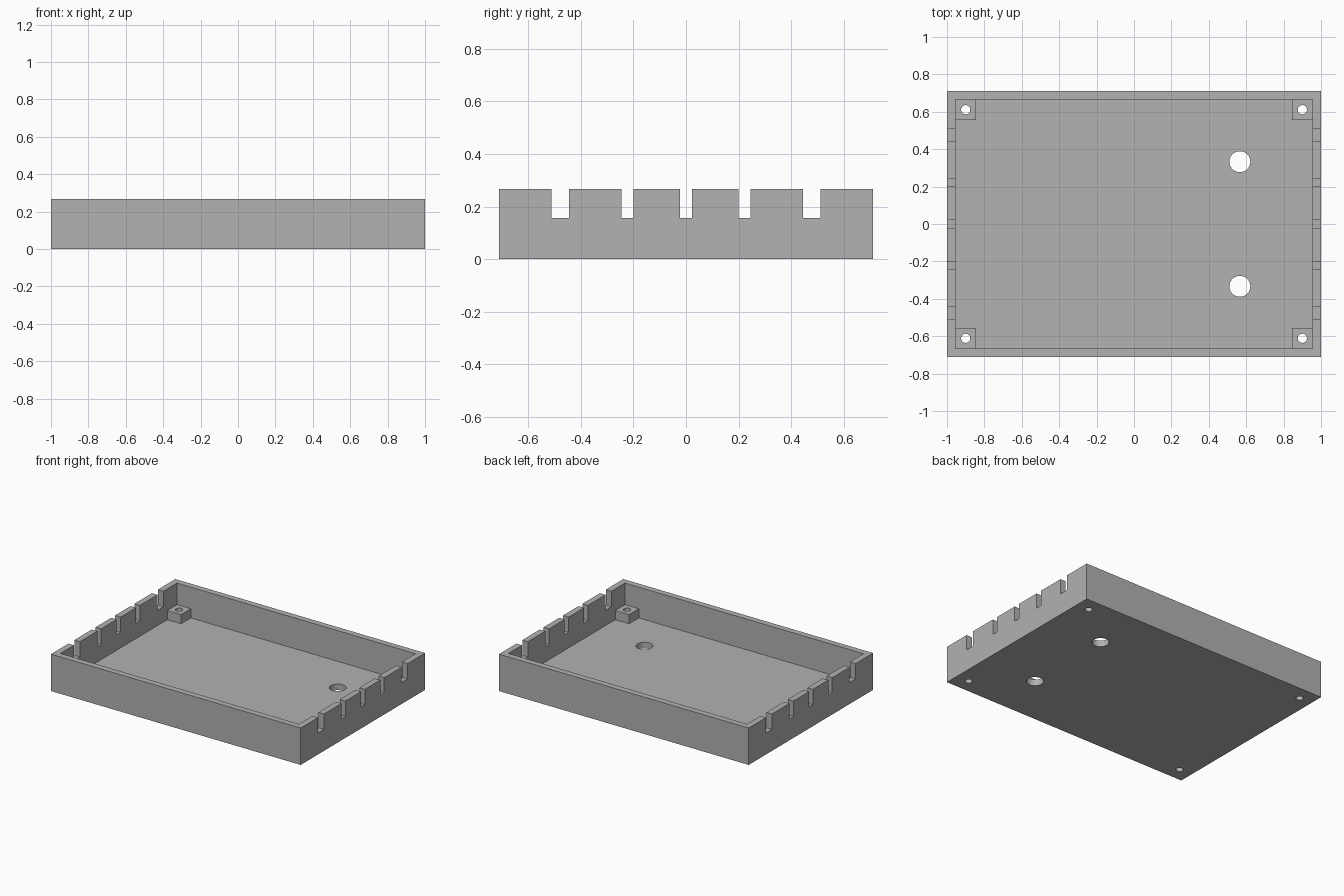
import bpy
import bmesh
import math
from mathutils import Matrix, Vector

default = bpy.data.objects.get("Cube")
if default:
    bpy.data.objects.remove(default, do_unlink=True)

# Overall dimensions
HX, HY, HEIGHT = 1.0, 0.711, 0.267
WALL, POST, POST_TOP = 0.0445, 0.111, 0.111
SLOT_FLOOR = 0.1555

grey = bpy.data.materials.new("plain grey")
grey.use_nodes = True
color = (0.445, 0.445, 0.445, 1.0)
grey.diffuse_color = color
grey.node_tree.nodes["Principled BSDF"].inputs["Base Color"].default_value = color


def add_box(bm, low, high):
    low, high = Vector(low), Vector(high)
    place = Matrix.Translation((low + high) / 2) @ Matrix.Diagonal((*(high - low), 1))
    bmesh.ops.create_cube(bm, size=1, matrix=place)


def add_cylinder(bm, x, y, radius):
    bmesh.ops.create_cone(bm, cap_ends=True, segments=32, radius1=radius, radius2=radius,
                          depth=1, matrix=Matrix.Translation((x, y, 0)))


def make_object(name, bm):
    mesh = bpy.data.meshes.new(name)
    bm.to_mesh(mesh)
    bm.free()
    mesh.materials.append(grey)
    obj = bpy.data.objects.new(name, mesh)
    bpy.context.collection.objects.link(obj)
    return obj


def combine(target, tool, operation):
    tool.hide_render = True
    mod = target.modifiers.new(tool.name, "BOOLEAN")
    mod.operation, mod.solver, mod.object = operation, "EXACT", tool
    bpy.context.view_layer.objects.active = target
    bpy.ops.object.modifier_apply(modifier=mod.name)
    bpy.data.objects.remove(tool, do_unlink=True)


# Outer block of the tray
bm = bmesh.new()
add_box(bm, (-HX, -HY, 0), (HX, HY, HEIGHT))
tray = make_object("enclosure_tray", bm)

# Hollow interior
ix, iy = HX - WALL, HY - WALL
bm = bmesh.new()
add_box(bm, (-ix, -iy, WALL), (ix, iy, HEIGHT + 0.1))
combine(tray, make_object("cavity", bm), "DIFFERENCE")

# Corner screw posts, slightly embedded in walls and floor
corners = [(sx, sy) for sx in (-1, 1) for sy in (-1, 1)]
bm = bmesh.new()
for sx, sy in corners:
    xs = sorted((sx * (ix - POST), sx * (ix + 0.01)))
    ys = sorted((sy * (iy - POST), sy * (iy + 0.01)))
    add_box(bm, (xs[0], ys[0], WALL - 0.01), (xs[1], ys[1], POST_TOP))
combine(tray, make_object("screw_posts", bm), "UNION")

# Cable slots through both end walls
bm = bmesh.new()
for y, width in ((0, 0.0445), (0.222, 0.0445), (-0.222, 0.0445), (0.4775, 0.067), (-0.4775, 0.067)):
    add_box(bm, (-HX - 0.1, y - width / 2, SLOT_FLOOR), (HX + 0.1, y + width / 2, HEIGHT + 0.1))
combine(tray, make_object("cable_slots", bm), "DIFFERENCE")

# Screw holes through the posts and two larger holes in the floor
bm = bmesh.new()
for sx, sy in corners:
    add_cylinder(bm, sx * (ix - POST / 2), sy * (iy - POST / 2), 0.0245)
for sy in (-1, 1):
    add_cylinder(bm, 0.566, sy * 0.333, 0.056)
combine(tray, make_object("holes", bm), "DIFFERENCE")

# Round hole walls stay smooth, everything else crisp
bpy.ops.object.select_all(action="DESELECT")
tray.select_set(True)
bpy.context.view_layer.objects.active = tray
bpy.ops.object.shade_smooth_by_angle(angle=math.radians(30))
